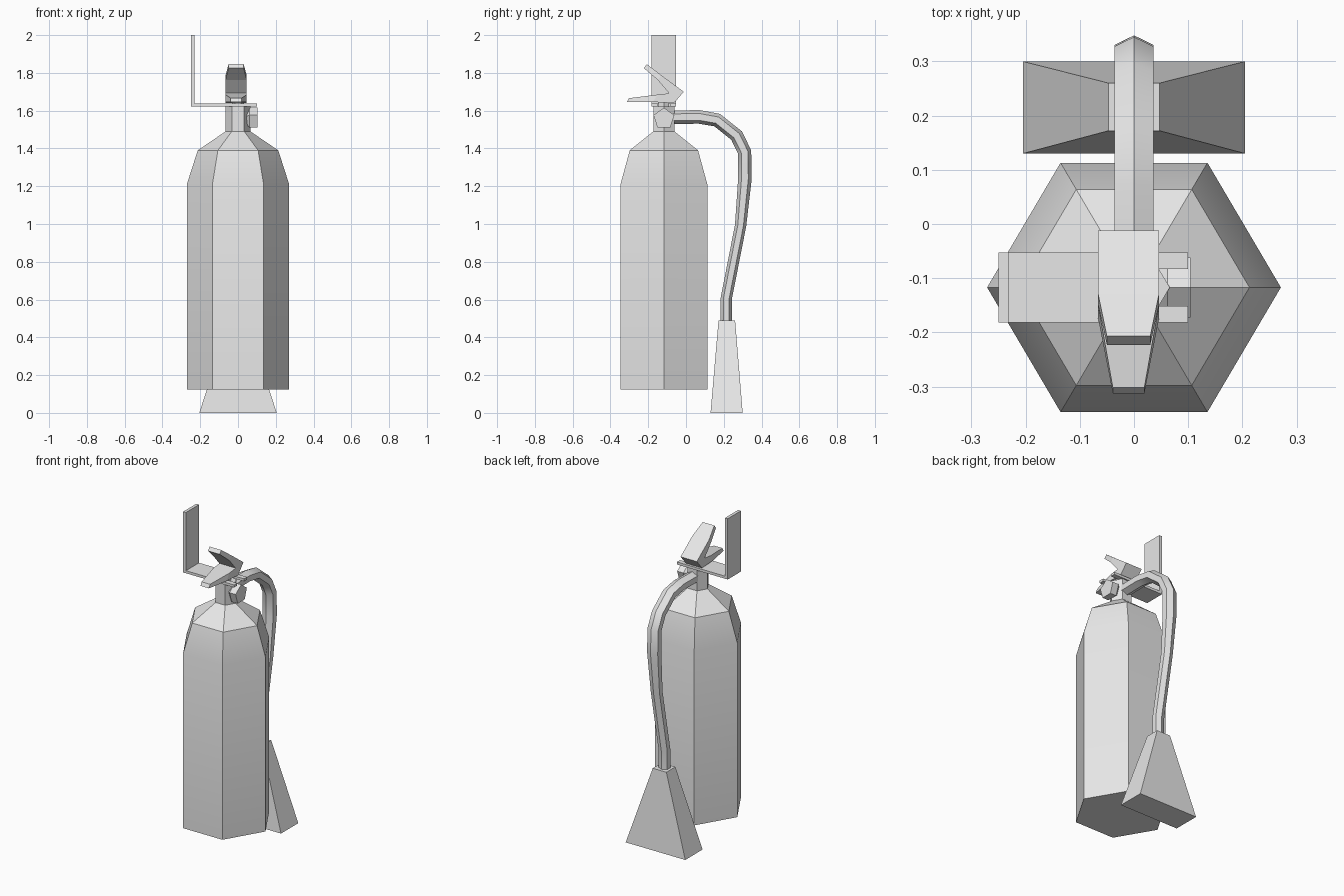
import bpy, bmesh, math
from mathutils import Vector

if "Cube" in bpy.data.objects:
    bpy.data.objects.remove(bpy.data.objects["Cube"])

grey = bpy.data.materials.new("light_grey")
grey.diffuse_color = (0.8, 0.8, 0.8, 1)
grey.use_nodes = True
grey.node_tree.nodes["Principled BSDF"].inputs["Base Color"].default_value = grey.diffuse_color
CY = -0.117  # y of the tank axis


def loft(name, rings, smooth=False):
    """Skin a list of equal-sized vertex rings and cap both ends."""
    bm = bmesh.new()
    vs = [[bm.verts.new(p) for p in ring] for ring in rings]
    n = len(vs[0])
    for a, b in zip(vs, vs[1:]):
        for i in range(n):
            j = (i + 1) % n
            bm.faces.new((a[i], a[j], b[j], b[i]))
    bm.faces.new(vs[0][::-1])
    bm.faces.new(vs[-1])
    bmesh.ops.recalc_face_normals(bm, faces=bm.faces)
    me = bpy.data.meshes.new(name)
    bm.to_mesh(me)
    bm.free()
    me.materials.append(grey)
    ob = bpy.data.objects.new(name, me)
    bpy.context.collection.objects.link(ob)
    if smooth:
        bpy.ops.object.select_all(action='DESELECT')
        ob.select_set(True)
        bpy.context.view_layer.objects.active = ob
        bpy.ops.object.shade_smooth_by_angle(angle=math.radians(32))
    return ob


def hexagon(r, z):
    return [(r * math.cos(i * math.pi / 3), CY + 0.98 * r * math.sin(i * math.pi / 3), z)
            for i in range(6)]


def rect(x0, x1, y0, y1, z):
    return [(x0, y0, z), (x1, y0, z), (x1, y1, z), (x0, y1, z)]


# Tank with shoulder and neck, plus the thin valve stem
loft("tank", [hexagon(r, z) for r, z in
              ((0.271, 0.125), (0.271, 1.21), (0.213, 1.39), (0.066, 1.49), (0.066, 1.622))], True)
loft("valve_stem", [hexagon(0.033, 1.61), hexagon(0.033, 1.66)])

# Wall bracket: forked plate and upright
fork = [(-0.25, -0.182), (0.10, -0.182), (0.10, -0.151), (-0.035, -0.151),
        (-0.035, -0.083), (0.10, -0.083), (0.10, -0.053), (-0.25, -0.053)]
loft("bracket_fork", [[(x, y, z) for x, y in fork] for z in (1.622, 1.638)])
loft("bracket_upright", [rect(-0.25, -0.231, -0.182, -0.053, z) for z in (1.638, 2.0)])

# Pressure gauge: five-sided disc on the side of the neck
loft("gauge", [[(x, CY + r * math.sin(i * math.tau / 5), 1.558 + r * math.cos(i * math.tau / 5))
                for i in range(5)] for x, r in ((0.035, 0.03), (0.062, 0.058), (0.104, 0.058))])

# Squeeze levers: V-shaped strip, (outer y, z), (inner y, z), half width
lever = [((-0.207, 1.846), (-0.223, 1.825), 0.040),
         ((-0.130, 1.787), (-0.150, 1.763), 0.056),
         ((-0.012, 1.700), (-0.090, 1.693), 0.056),
         ((-0.064, 1.640), (-0.094, 1.691), 0.056),
         ((-0.175, 1.646), (-0.150, 1.685), 0.056),
         ((-0.313, 1.645), (-0.302, 1.666), 0.029)]
loft("levers", [[(-0.01 - w, *o), (-0.01 + w, *o), (-0.01 + w, *i), (-0.01 - w, *i)]
                for o, i, w in lever])

# Hose: six-sided tube along a bent path in the y-z plane
path = [Vector(p) for p in ((-0.08, 1.565), (0.07, 1.567), (0.165, 1.55), (0.268, 1.468),
                            (0.31, 1.382), (0.312, 1.24), (0.289, 0.992),
                            (0.213, 0.605), (0.213, 0.47))]
rings = []
for k, p in enumerate(path):
    t0 = (p - path[max(k - 1, 0)]).normalized()
    t1 = (path[min(k + 1, len(path) - 1)] - p).normalized()
    t = (t0 + t1).normalized()
    n = Vector((-t.y, t.x))
    r = 0.036 if k < 6 else 0.030
    ring = []
    for i in range(6):
        a = i * math.pi / 3
        q = p + n * r * math.cos(a)
        ring.append((0.042 * r / 0.036 * math.sin(a), q.x, q.y))
    rings.append(ring)
loft("hose", rings, True)

# Discharge horn
loft("horn", [rect(-0.205, 0.205, 0.13, 0.30, 0), rect(-0.047, 0.047, 0.172, 0.26, 0.488)])
